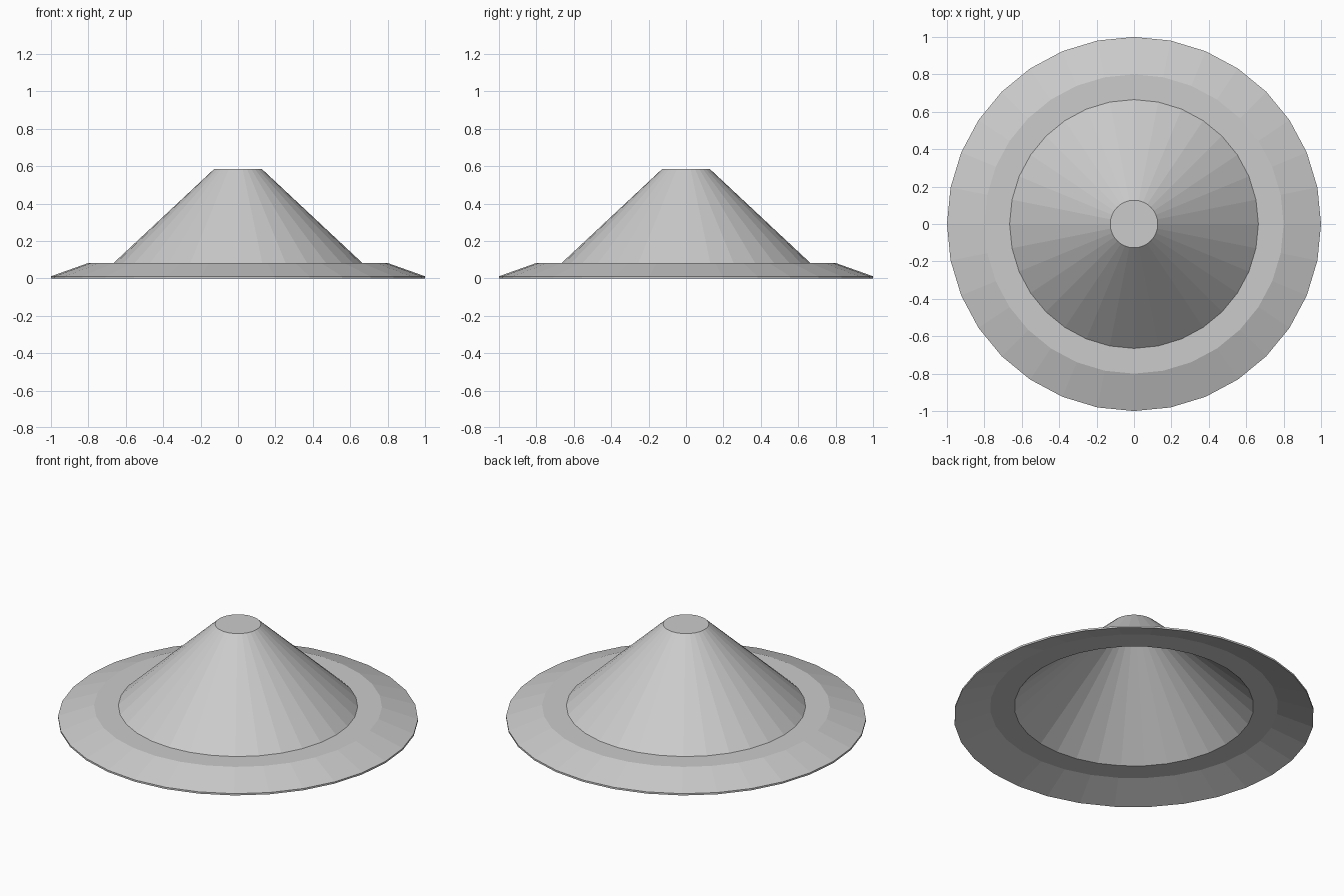
import bpy, bmesh, math

if "Cube" in bpy.data.objects:
    bpy.data.objects.remove(bpy.data.objects["Cube"])

SIDES = 32
THICK = 0.011

# Outer half-profile (radius, height), from the crown top to the brim edge
TOP = [(0.127, 0.585), (0.665, 0.082), (0.80, 0.082), (1.0, THICK)]
# Underside follows the same line, lowered by the thickness
UNDER = [(r, z - THICK) for r, z in TOP]

bm = bmesh.new()


def ring(r, z):
    return [bm.verts.new((r * math.cos(2 * math.pi * i / SIDES),
                          r * math.sin(2 * math.pi * i / SIDES), z))
            for i in range(SIDES)]


# Crown, brim, rim lip and underside as one closed shell
rings = [ring(r, z) for r, z in TOP + UNDER[::-1]]
for a, b in zip(rings, rings[1:]):
    for i in range(SIDES):
        j = (i + 1) % SIDES
        bm.faces.new((a[i], b[i], b[j], a[j]))

# Flat crown top and its inner ceiling
bm.faces.new(rings[0])
bm.faces.new(rings[-1][::-1])
bmesh.ops.recalc_face_normals(bm, faces=bm.faces)

mesh = bpy.data.meshes.new("conical_hat")
bm.to_mesh(mesh)
bm.free()

grey = bpy.data.materials.new("light grey")
grey.diffuse_color = (0.6, 0.6, 0.6, 1)
grey.use_nodes = True
grey.node_tree.nodes["Principled BSDF"].inputs["Base Color"].default_value = grey.diffuse_color
mesh.materials.append(grey)
hat = bpy.data.objects.new("conical_hat", mesh)
bpy.context.collection.objects.link(hat)
